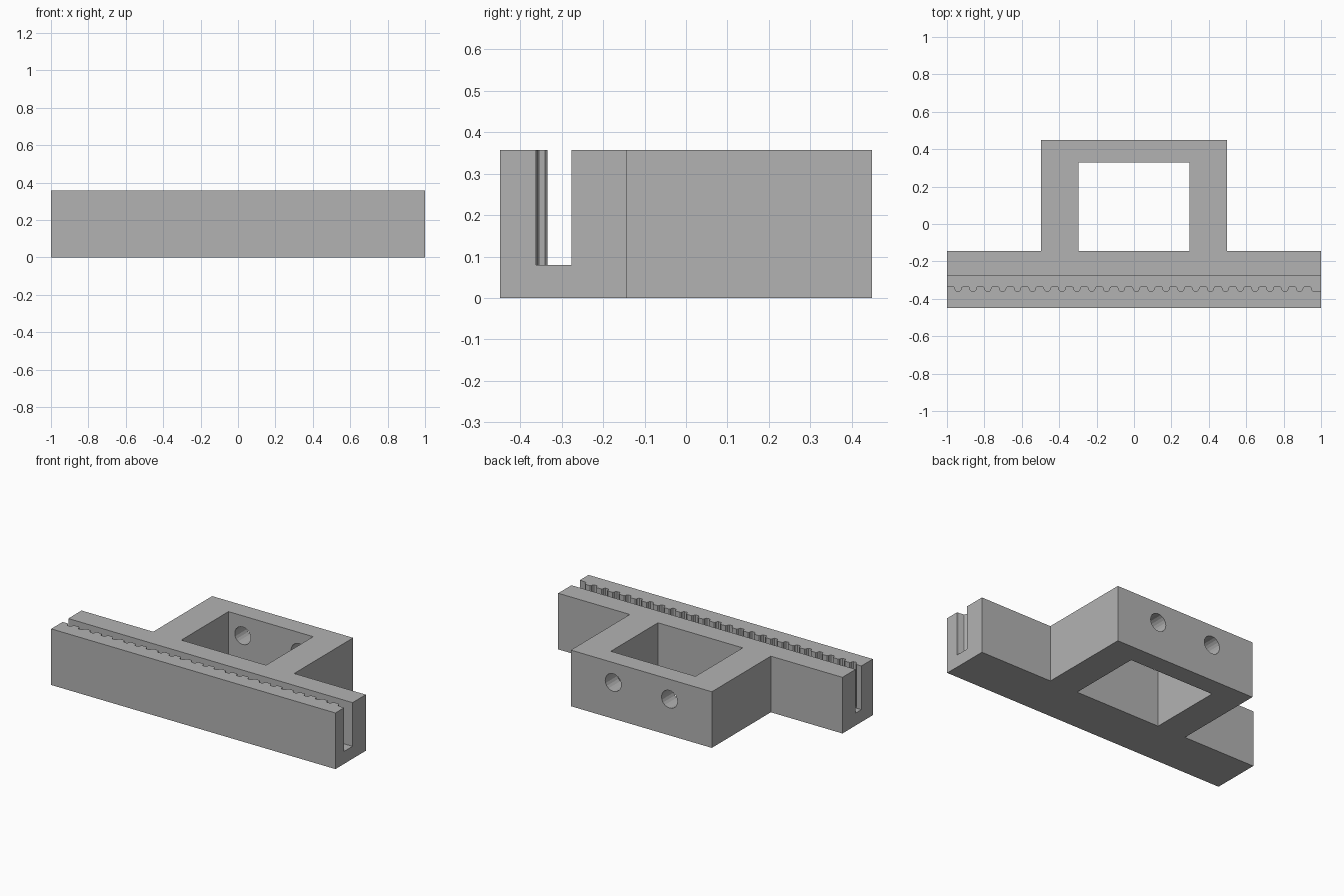
import bpy, bmesh, math
from mathutils import Matrix

cube = bpy.data.objects.get("Cube")
if cube:
    bpy.data.objects.remove(cube, do_unlink=True)

HEIGHT, HALF_DEPTH = 0.357, 0.449
STEP_Y = -0.144                       # back of the rack bar
FLOOR_Z = 0.079                       # bottom of the belt slot
SLOT_BACK, TIP, VALLEY, END = -0.277, -0.334, -0.357, -0.362
PITCH, TEETH = 0.0794, 25

grey = bpy.data.materials.new("plain grey")
grey.use_nodes = True
colour = (0.45, 0.45, 0.45, 1)
grey.diffuse_color = colour
grey.node_tree.nodes["Principled BSDF"].inputs["Base Color"].default_value = colour


def make_object(name, bm):
    bmesh.ops.recalc_face_normals(bm, faces=bm.faces)
    mesh = bpy.data.meshes.new(name)
    bm.to_mesh(mesh)
    bm.free()
    mesh.materials.append(grey)
    obj = bpy.data.objects.new(name, mesh)
    bpy.context.collection.objects.link(obj)
    return obj


def prism(name, outline, low, high):
    bm = bmesh.new()
    face = bm.faces.new([bm.verts.new((x, y, low)) for x, y in outline])
    top = bmesh.ops.extrude_face_region(bm, geom=[face])["geom"]
    verts = [v for v in top if isinstance(v, bmesh.types.BMVert)]
    bmesh.ops.translate(bm, verts=verts, vec=(0, 0, high - low))
    return make_object(name, bm)


def cut(target, cutter):
    cutter.hide_render = True
    mod = target.modifiers.new("cut", 'BOOLEAN')
    mod.operation, mod.solver, mod.object = 'DIFFERENCE', 'EXACT', cutter
    bpy.context.view_layer.objects.active = target
    bpy.ops.object.modifier_apply(modifier=mod.name)
    bpy.data.objects.remove(cutter, do_unlink=True)


# T-shaped block: long rack bar with the square frame behind it
half = [(1, -HALF_DEPTH), (1, STEP_Y), (0.496, STEP_Y), (0.496, HALF_DEPTH)]
body = prism("belt_clamp_body", half + [(-x, y) for x, y in reversed(half)], 0, HEIGHT)

# Square window through the frame
window = [(-0.298, STEP_Y), (0.298, STEP_Y), (0.298, 0.33), (-0.298, 0.33)]
cut(body, prism("window_cutter", window, -0.1, HEIGHT + 0.1))

# Toothed belt slot, open at the top and both ends
tooth = [(0.45, TIP), (0.53, TIP - 0.006), (0.56, VALLEY + 0.005), (0.62, VALLEY),
         (0.88, VALLEY), (0.94, VALLEY + 0.005), (0.97, TIP - 0.006), (1.05, TIP)]
slot = [(-1.05, TIP)]
for i in range(TEETH):
    slot += [(-1 + (i + f) * PITCH, y) for f, y in tooth]
slot = slot[:-4]                      # last gap runs out through the end
slot += [(0.985, END), (1.05, END), (1.05, SLOT_BACK), (-1.05, SLOT_BACK)]
cut(body, prism("slot_cutter", slot, FLOOR_Z, HEIGHT + 0.1))

# Two screw holes through the back wall of the frame
for side in (-1, 1):
    bm = bmesh.new()
    place = Matrix.Translation((side * 0.198, 0.4, 0.23)) @ Matrix.Rotation(math.pi / 2, 4, 'X')
    bmesh.ops.create_cone(bm, cap_ends=True, segments=20, radius1=0.056,
                          radius2=0.056, depth=0.3, matrix=place)
    cut(body, make_object("hole_cutter", bm))
